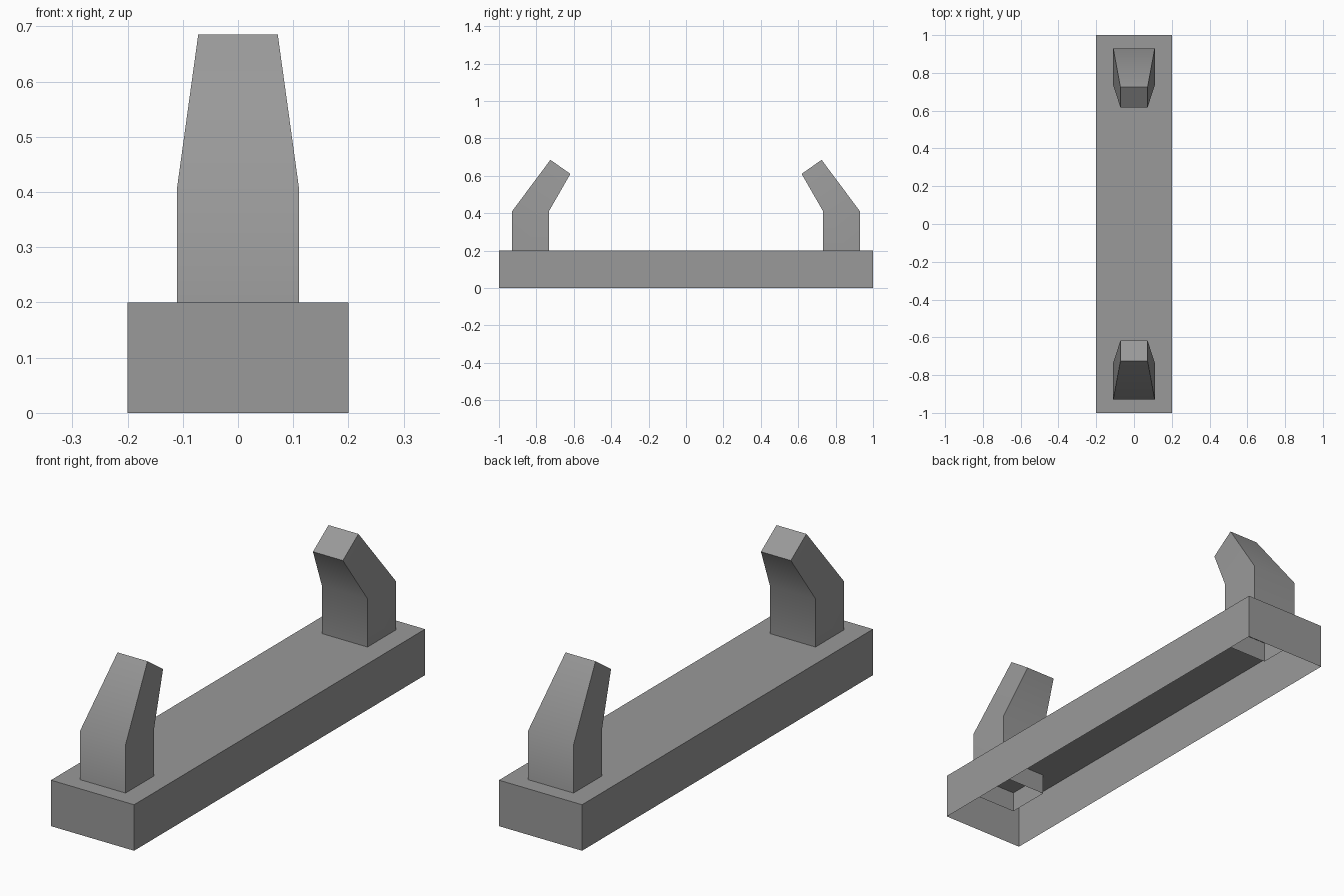
import bpy
import bmesh
import math

cube = bpy.data.objects.get("Cube")
if cube:
    bpy.data.objects.remove(cube, do_unlink=True)

grey = bpy.data.materials.new("mid grey")
grey.use_nodes = True
colour = (0.32, 0.32, 0.32, 1)
grey.diffuse_color = colour
grey.node_tree.nodes["Principled BSDF"].inputs["Base Color"].default_value = colour


def finish(name, bm):
    mesh = bpy.data.meshes.new(name)
    bm.to_mesh(mesh)
    bm.free()
    mesh.materials.append(grey)
    obj = bpy.data.objects.new(name, mesh)
    bpy.context.collection.objects.link(obj)
    return obj


# Base: a thin-walled bar, open underneath
bm = bmesh.new()
bmesh.ops.create_cube(bm, size=1)
for v in bm.verts:
    v.co.x *= 0.4
    v.co.y *= 2
    v.co.z = 0.2 if v.co.z > 0 else 0
bm.normal_update()
underside = [f for f in bm.faces if f.normal.z < -0.9]
bmesh.ops.delete(bm, geom=underside, context='FACES_ONLY')
finish("base", bm)

# Prong outline from outer foot over the tip to inner foot: y, z, half width
OUTLINE = [(-0.93, 0.11, 0.11), (-0.93, 0.41, 0.11), (-0.725, 0.685, 0.072),
           (-0.618, 0.61, 0.072), (-0.733, 0.41, 0.11), (-0.733, 0.11, 0.11)]


def prong(name, side):
    """Hooked prong with an open foot inside the base; side mirrors it in y."""
    bm = bmesh.new()
    left = [bm.verts.new((w, y * side, z)) for y, z, w in OUTLINE]
    right = [bm.verts.new((-w, y * side, z)) for y, z, w in OUTLINE]
    # Outer, tip and inner faces
    for i in range(len(OUTLINE) - 1):
        bm.faces.new((left[i], left[i + 1], right[i + 1], right[i]))
    # Side faces: straight foot and tapered hook
    for row in (left, right):
        bm.faces.new((row[0], row[1], row[4], row[5]))
        bm.faces.new(row[1:5])
    bmesh.ops.recalc_face_normals(bm, faces=bm.faces)
    tip = max(bm.faces, key=lambda f: f.calc_center_median().z)
    if tip.normal.z < 0:
        bmesh.ops.reverse_faces(bm, faces=bm.faces)
    obj = finish(name, bm)
    bpy.ops.object.select_all(action='DESELECT')
    obj.select_set(True)
    bpy.context.view_layer.objects.active = obj
    bpy.ops.object.shade_smooth_by_angle(angle=math.radians(45))


prong("front_prong", 1)
prong("back_prong", -1)
